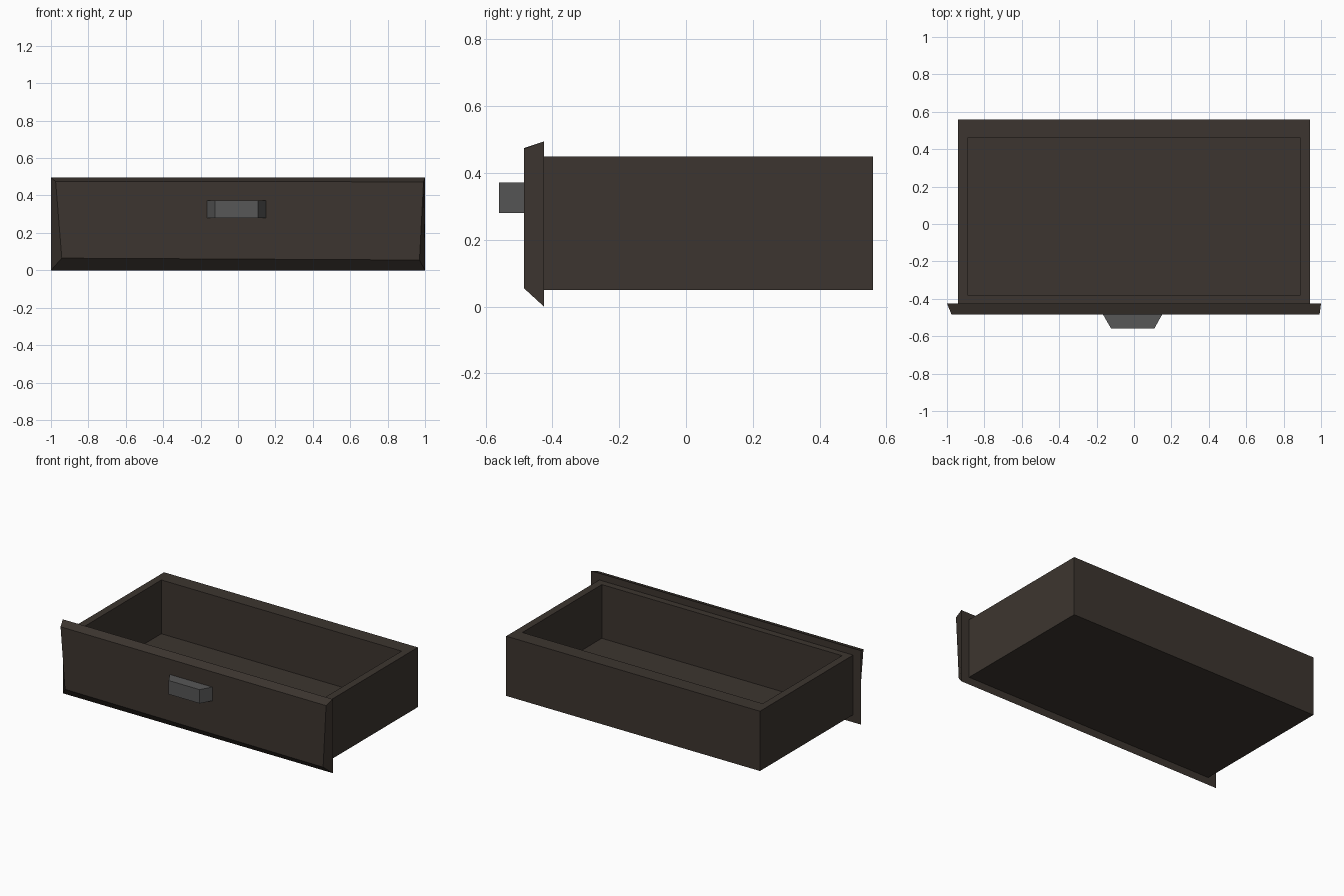
import bpy, bmesh

if "Cube" in bpy.data.objects:
    bpy.data.objects.remove(bpy.data.objects["Cube"])


def material(name, rgb):
    m = bpy.data.materials.new(name)
    m.diffuse_color = (*rgb, 1)
    m.use_nodes = True
    m.node_tree.nodes["Principled BSDF"].inputs["Base Color"].default_value = m.diffuse_color
    return m


WOOD = material("dark wood", (0.046, 0.036, 0.029))
METAL = material("grey metal", (0.095, 0.095, 0.095))


def rect(x0, x1, z0, z1):
    return [(x0, z0), (x1, z0), (x1, z1), (x0, z1)]


def finish(bm, name, mat):
    bmesh.ops.recalc_face_normals(bm, faces=bm.faces)
    me = bpy.data.meshes.new(name)
    bm.to_mesh(me)
    bm.free()
    me.materials.append(mat)
    ob = bpy.data.objects.new(name, me)
    bpy.context.collection.objects.link(ob)
    return ob


def loft(name, mat, back, y_back, front, y_front):
    """Solid between two four-sided outlines in the xz plane."""
    bm = bmesh.new()
    a = [bm.verts.new((x, y_back, z)) for x, z in back]
    b = [bm.verts.new((x, y_front, z)) for x, z in front]
    bm.faces.new(a)
    bm.faces.new(b)
    for i in range(4):
        j = (i + 1) % 4
        bm.faces.new((a[i], a[j], b[j], b[i]))
    return finish(bm, name, mat)


# Open tray: outer box with the top inset and sunk to the floor
bm = bmesh.new()
outer = [(-0.94, -0.425), (0.94, -0.425), (0.94, 0.56), (-0.94, 0.56)]
inner = [(-0.89, -0.38), (0.89, -0.38), (0.89, 0.46), (-0.89, 0.46)]
rings = [[bm.verts.new((x, y, z)) for x, y in pts]
         for pts, z in ((outer, 0.05), (outer, 0.45), (inner, 0.45), (inner, 0.09))]
for lo, hi in zip(rings, rings[1:]):
    for i in range(4):
        j = (i + 1) % 4
        bm.faces.new((lo[i], lo[j], hi[j], hi[i]))
bm.faces.new(rings[0])
bm.faces.new(rings[-1])
finish(bm, "drawer_tray", WOOD)

# Bevelled, slightly uneven front panel
loft("front_panel", WOOD, rect(-1, 1, 0, 0.495), -0.425,
     [(-0.942, 0.065), (0.97, 0.055), (0.992, 0.473), (-0.975, 0.475)], -0.485)

# Tapered pull handle
loft("pull_handle", METAL, rect(-0.165, 0.15, 0.28, 0.372), -0.485,
     rect(-0.122, 0.108, 0.28, 0.372), -0.56)
